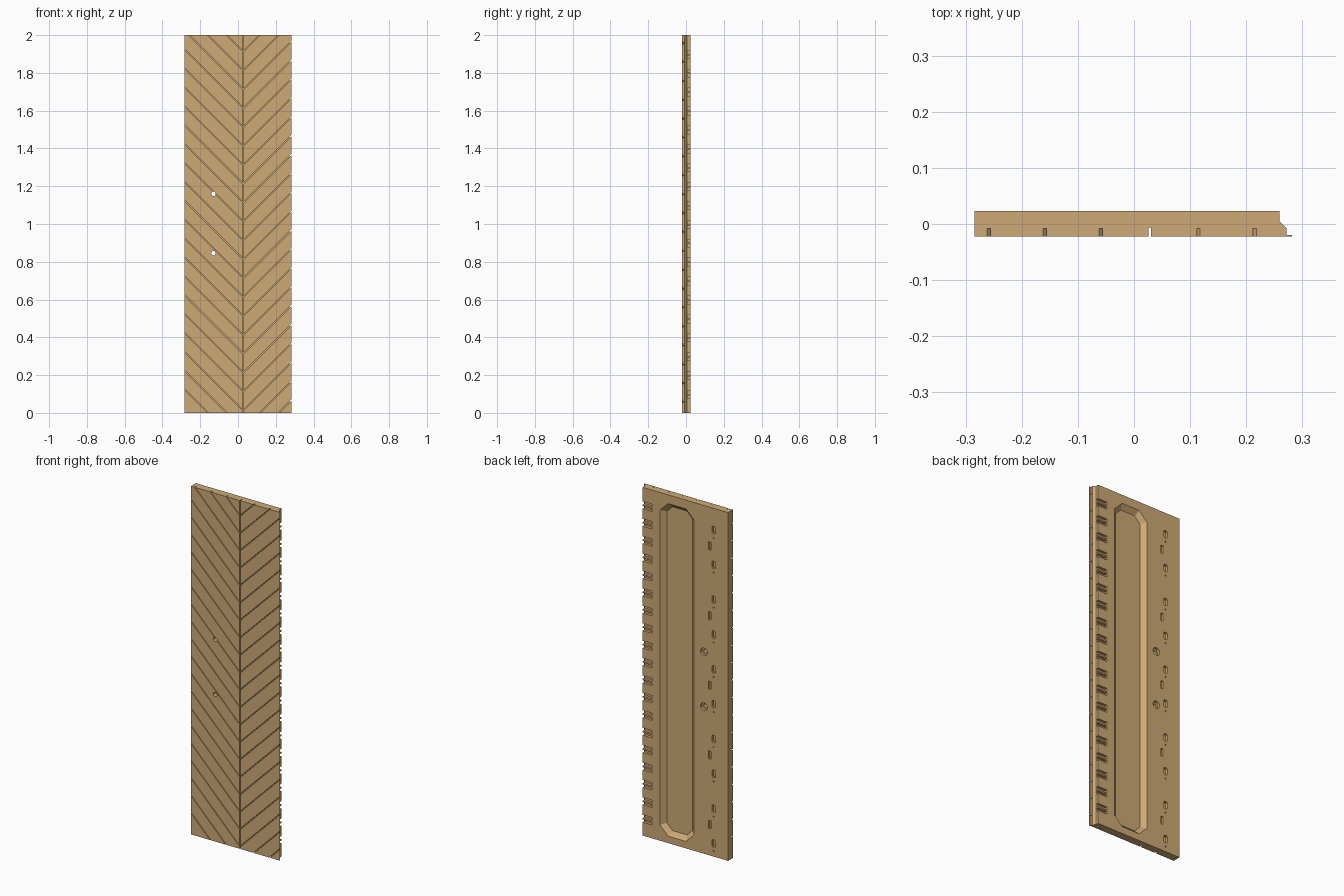
import bpy, bmesh, math

if "Cube" in bpy.data.objects:
    bpy.data.objects.remove(bpy.data.objects["Cube"])

# Main dimensions
HEIGHT = 2.0
LEFT_X, RIGHT_X = -0.284, 0.282
FRONT, BACK = -0.022, 0.023
SEAM_X = 0.028
GROOVE_Y = -0.008
OUT = 0.01          # how far cutters poke out of the surface

wood = bpy.data.materials.new("tan_wood")
wood.use_nodes = True
colour = (0.62, 0.40, 0.18, 1)
wood.diffuse_color = colour
wood.node_tree.nodes["Principled BSDF"].inputs["Base Color"].default_value = colour


def loft(bm, ring_a, ring_b):
    """Closed solid between two rings with equal point counts."""
    a = [bm.verts.new(p) for p in ring_a]
    b = [bm.verts.new(p) for p in ring_b]
    bm.faces.new(a)
    bm.faces.new(b[::-1])
    for i in range(len(a)):
        j = (i + 1) % len(a)
        bm.faces.new((a[j], a[i], b[i], b[j]))


def prism(bm, outline, y0, y1):
    """Extrude an x-z outline along y."""
    loft(bm, [(x, y0, z) for x, z in outline], [(x, y1, z) for x, z in outline])


def rect(x0, x1, z0, z1):
    return [(x0, z0), (x1, z0), (x1, z1), (x0, z1)]


def octagon(cx, cz, hw, hh, c):
    """Rectangle with clipped corners."""
    pts = [(hw - c, -hh), (hw, c - hh), (hw, hh - c), (hw - c, hh),
           (c - hw, hh), (-hw, hh - c), (-hw, c - hh), (c - hw, -hh)]
    return [(cx + x, cz + z) for x, z in pts]


def circle(cx, cz, r, n=16):
    return [(cx + r * math.cos(math.tau * i / n), cz + r * math.sin(math.tau * i / n))
            for i in range(n)]


def make(name, bm):
    bmesh.ops.recalc_face_normals(bm, faces=bm.faces)
    mesh = bpy.data.meshes.new(name)
    bm.to_mesh(mesh)
    bm.free()
    mesh.materials.append(wood)
    obj = bpy.data.objects.new(name, mesh)
    bpy.context.collection.objects.link(obj)
    return obj


# Board with a thin front lip and a chamfered step along one edge
profile = [(LEFT_X, FRONT), (RIGHT_X, FRONT), (RIGHT_X, -0.0195), (0.272, -0.0195),
           (0.272, GROOVE_Y), (0.259, 0.005), (0.259, BACK), (LEFT_X, BACK)]
bm = bmesh.new()
loft(bm, [(x, y, 0) for x, y in profile], [(x, y, HEIGHT) for x, y in profile])
panel = make("chevron_panel", bm)

cutters = []

# Diagonal chevron grooves, one set per side of the seam
for name, edge in (("left_grooves", LEFT_X - OUT), ("right_grooves", RIGHT_X + OUT)):
    bm = bmesh.new()
    rise = abs(edge - SEAM_X)
    for k in range(22):
        z = 1.913 - 0.1 * k
        w = 0.003
        prism(bm, [(SEAM_X, z - w), (edge, z + rise - w),
                   (edge, z + rise + w), (SEAM_X, z + w)], FRONT - OUT, GROOVE_Y)
    cutters.append(make(name, bm))

# Vertical seam groove
bm = bmesh.new()
prism(bm, rect(SEAM_X - 0.002, SEAM_X + 0.002, -OUT, HEIGHT + OUT), FRONT - OUT, -0.006)
cutters.append(make("seam_groove", bm))

# Long back pocket with sloping walls
bm = bmesh.new()
depth = 0.025
rings = []
for y, grow in ((BACK - depth, -depth), (BACK + OUT, OUT)):
    pts = octagon(0.041, 0.995, 0.107 + grow, 0.955 + grow, 0.05 + grow * 0.586)
    rings.append([(x, y, z) for x, z in pts])
loft(bm, *rings)
cutters.append(make("back_pocket", bm))

# Paired slots open to the stepped edge
bm = bmesh.new()
for k in range(19):
    z = 0.097 + 0.1 * k
    prism(bm, rect(0.2, 0.29, z + 0.004, z + 0.022), 0.008, BACK + OUT)
    prism(bm, rect(0.2, 0.29, z - 0.02, z - 0.004), 0.008, BACK + OUT)
cutters.append(make("edge_slots", bm))

# Two columns of small back slots, with a pinhole below each of the outer ones
bm = bmesh.new()
for k in range(10):
    z = 0.075 + 0.2 * k
    prism(bm, octagon(-0.192, z, 0.011, 0.021, 0.005), 0.008, BACK + OUT)
    prism(bm, circle(-0.192, z - 0.045, 0.004, 8), 0.012, BACK + OUT)
for k in range(5):
    z = 0.177 + 0.4 * k
    prism(bm, rect(-0.176, -0.160, z - 0.023, z + 0.023), 0.01, BACK + OUT)
cutters.append(make("small_slots", bm))

# Two screw holes, then their wider back recesses
for name, r, y0 in (("screw_holes", 0.012, FRONT - OUT), ("screw_recesses", 0.022, 0.008)):
    bm = bmesh.new()
    for z in (0.845, 1.16):
        prism(bm, circle(-0.13, z, r), y0, BACK + OUT)
    cutters.append(make(name, bm))

# Cut everything, bake the result and drop the cutters
for cutter in cutters:
    cutter.hide_render = True
    mod = panel.modifiers.new(cutter.name, 'BOOLEAN')
    mod.operation = 'DIFFERENCE'
    mod.solver = 'EXACT'
    mod.object = cutter
bpy.context.view_layer.update()
baked = bpy.data.meshes.new_from_object(panel.evaluated_get(bpy.context.evaluated_depsgraph_get()))
panel.modifiers.clear()
panel.data = baked
baked.name = "chevron_panel"
baked.materials.clear()
baked.materials.append(wood)
for poly in baked.polygons:
    poly.material_index = 0
for cutter in cutters:
    bpy.data.objects.remove(cutter)
